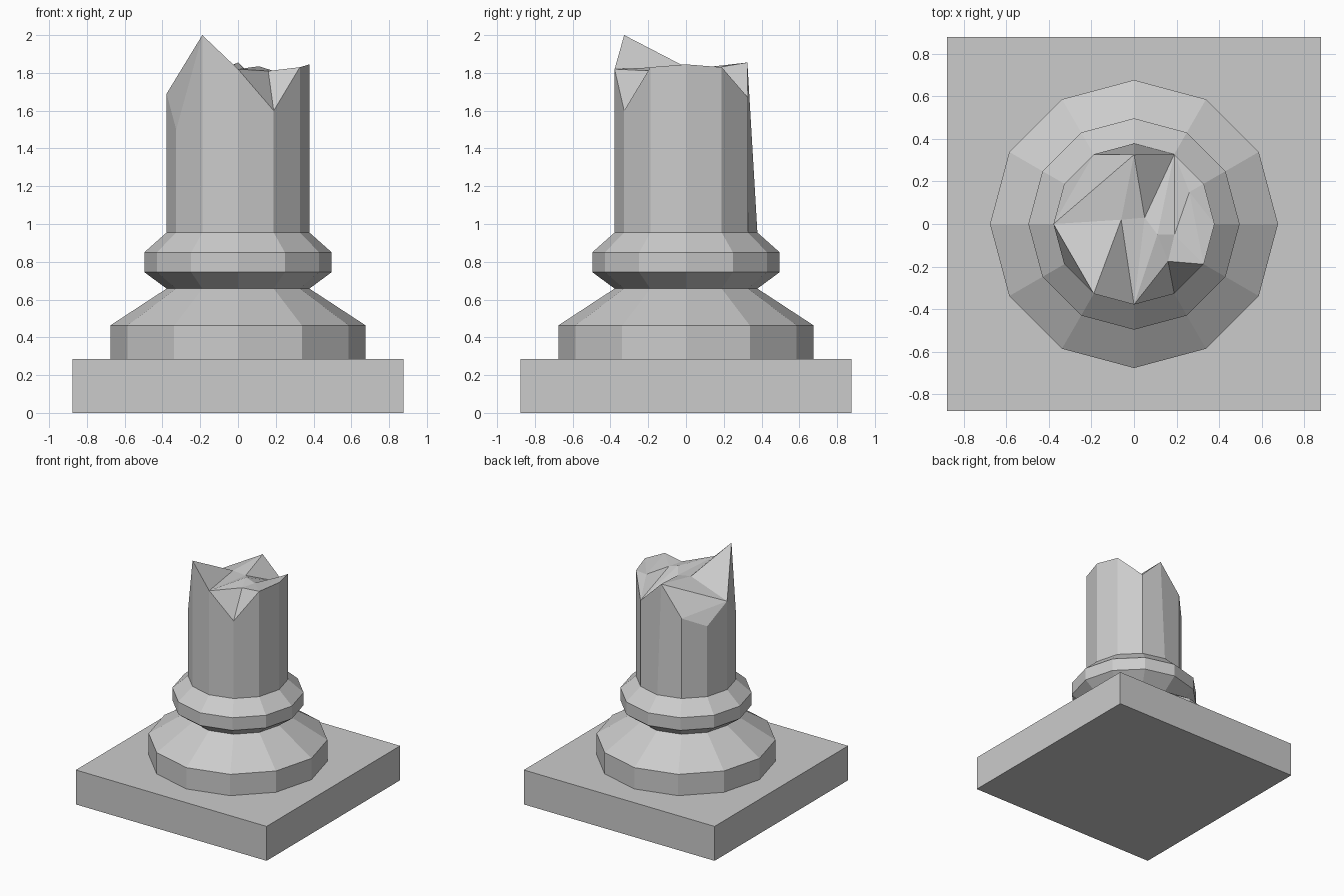
import bpy, bmesh
from math import cos, sin, pi

if "Cube" in bpy.data.objects:
    bpy.data.objects.remove(bpy.data.objects["Cube"])

SIDES = 12


def finish(bm, name):
    bmesh.ops.recalc_face_normals(bm, faces=bm.faces)
    mesh = bpy.data.meshes.new(name)
    bm.to_mesh(mesh)
    bm.free()
    obj = bpy.data.objects.new(name, mesh)
    bpy.context.collection.objects.link(obj)
    return obj


def ring(bm, radius, heights):
    return [bm.verts.new((radius * cos(2 * pi * i / SIDES),
                          radius * sin(2 * pi * i / SIDES), z))
            for i, z in enumerate(heights)]


def bridge(bm, low, high):
    for i in range(SIDES):
        j = (i + 1) % SIDES
        bm.faces.new((low[i], low[j], high[j], high[i]))


# Square plinth
bm = bmesh.new()
bmesh.ops.create_cube(bm, size=1)
bmesh.ops.scale(bm, vec=(1.754, 1.754, 0.286), verts=bm.verts)
bmesh.ops.translate(bm, vec=(0, 0, 0.143), verts=bm.verts)
finish(bm, "plinth")

# Moulded base and shaft, turned from one profile (radius, height)
profile = [(0.676, 0.286), (0.676, 0.463), (0.378, 0.658), (0.496, 0.745),
           (0.496, 0.85), (0.378, 0.955)]
bm = bmesh.new()
rings = [ring(bm, r, [z] * SIDES) for r, z in profile]

# Jagged rim of the broken shaft, counter-clockwise from +x
rim = ring(bm, 0.378, [1.845, 1.83, 1.67, 1.855, 1.62, 1.54,
                       1.69, 1.50, 2.0, 1.82, 1.60, 1.83])
rim[3].co.y = 0.325  # chipped back edge
rings.append(rim)
for low, high in zip(rings, rings[1:]):
    bridge(bm, low, high)
bm.faces.new(rings[0][::-1])

# Fracture surface: rim points joined to a few inner ridge and valley points
inner = {"A": (0.16, -0.175, 1.81), "B": (-0.06, 0.02, 1.82),
         "C": (0.05, 0.03, 1.805), "D": (0.11, -0.05, 1.835),
         "E": (0.19, -0.05, 1.81), "F": (0.26, 0.15, 1.80)}
points = {str(i): v for i, v in enumerate(rim)}
points.update({k: bm.verts.new(co) for k, co in inner.items()})
facets = ("6-7-8 6-8-B 6-B-3 6-3-4 6-4-5 8-9-B 9-C-B C-3-B C-2-3 C-D-2 9-D-C "
          "9-A-D 9-10-A 10-11-A A-E-D A-11-E D-E-2 E-11-F E-F-2 2-F-1 F-0-1 F-11-0")
for facet in facets.split():
    bm.faces.new([points[k] for k in facet.split("-")])
finish(bm, "broken_column")
